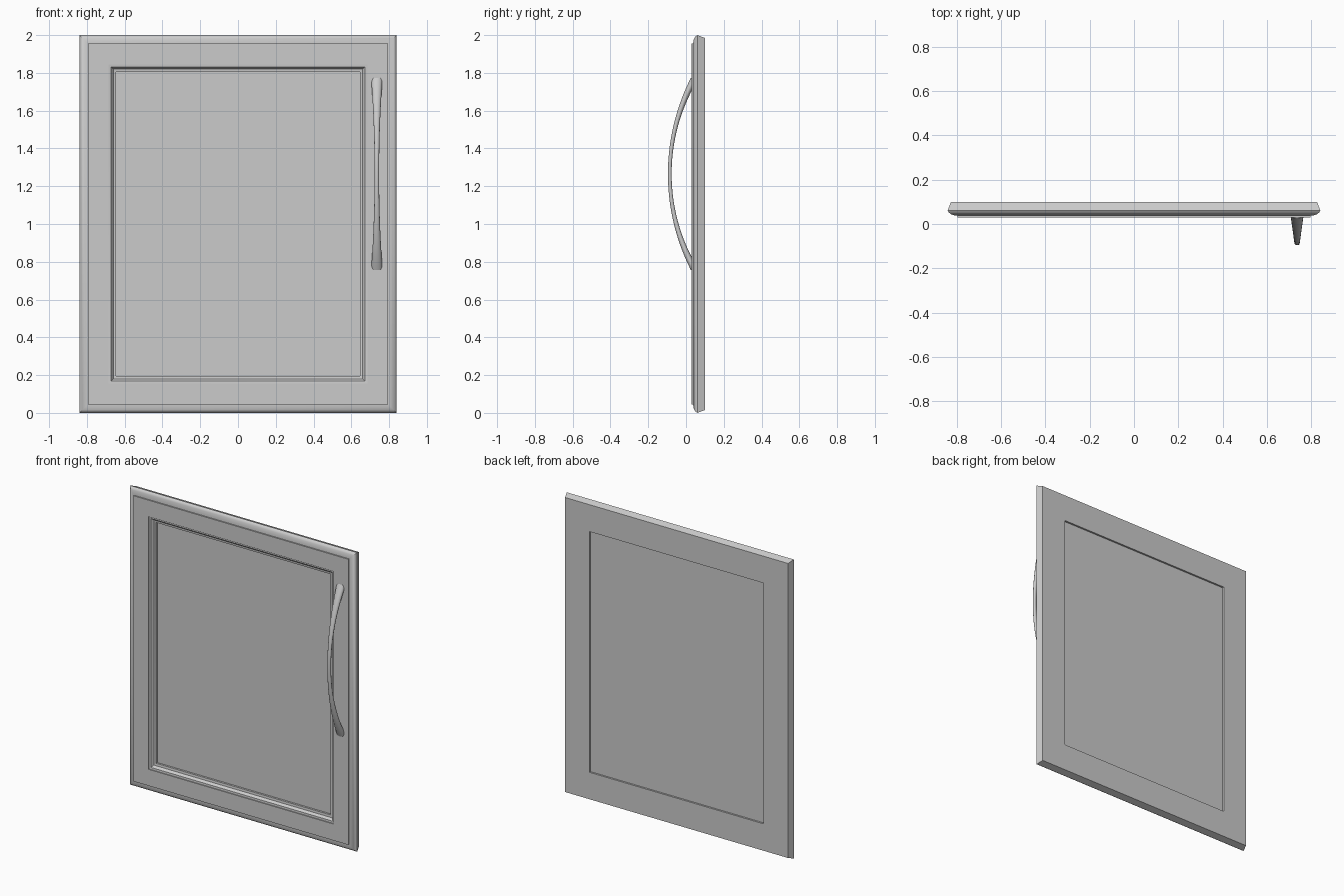
import bpy, bmesh, math
from mathutils import Vector

cube = bpy.data.objects.get("Cube")
if cube:
    bpy.data.objects.remove(cube, do_unlink=True)

HALF_W, HEIGHT = 0.84, 2.0

grey = bpy.data.materials.new("light_grey")
grey.use_nodes = True
grey.diffuse_color = (0.6, 0.6, 0.6, 1)
grey.node_tree.nodes["Principled BSDF"].inputs["Base Color"].default_value = (0.6, 0.6, 0.6, 1)


def finish(name, bm, angle=35):
    bmesh.ops.recalc_face_normals(bm, faces=bm.faces)
    mesh = bpy.data.meshes.new(name)
    bm.to_mesh(mesh)
    bm.free()
    mesh.materials.append(grey)
    obj = bpy.data.objects.new(name, mesh)
    bpy.context.collection.objects.link(obj)
    bpy.ops.object.select_all(action='DESELECT')
    obj.select_set(True)
    bpy.context.view_layer.objects.active = obj
    bpy.ops.object.shade_smooth_by_angle(angle=math.radians(angle))
    return obj


def bridge(bm, a, b):
    n = len(a)
    for i in range(n):
        j = (i + 1) % n
        bm.faces.new((a[i], a[j], b[j], b[i]))


def rect_ring(bm, inset, y):
    w, lo, hi = HALF_W - inset, inset, HEIGHT - inset
    return [bm.verts.new(p) for p in ((-w, y, lo), (w, y, lo), (w, y, hi), (-w, y, hi))]


# Mitred frame: moulding profile as (inset from the edge, depth)
profile = [(0.015, 0.10), (0.0, 0.06), (0.005, 0.052), (0.016, 0.044), (0.03, 0.039),
           (0.045, 0.038), (0.045, 0.03), (0.155, 0.03), (0.155, 0.036), (0.168, 0.038),
           (0.174, 0.046), (0.18, 0.054), (0.195, 0.057), (0.195, 0.10)]
bm = bmesh.new()
rings = [rect_ring(bm, *p) for p in profile]
for a, b in zip(rings, rings[1:] + rings[:1]):
    bridge(bm, a, b)
finish("door_frame", bm)

# Flat centre panel, recessed on both sides
bm = bmesh.new()
front, back = rect_ring(bm, 0.194, 0.07), rect_ring(bm, 0.194, 0.088)
bridge(bm, front, back)
bm.faces.new(front)
bm.faces.new(back)
finish("centre_panel", bm)

# Arched pull handle, slim in the middle and flared at both ends
STEPS, SIDES, RADIUS = 36, 14, 1.04
MID_Y, MID_Z, HANDLE_X = -0.086, 1.265, 0.735
SWEEP = math.acos(1 - (0.042 - MID_Y) / RADIUS)
bm = bmesh.new()
rings = []
for i in range(STEPS + 1):
    t = 2 * i / STEPS - 1
    a = t * SWEEP
    outward = Vector((0, -math.cos(a), math.sin(a)))
    centre = Vector((HANDLE_X, MID_Y + RADIUS, MID_Z)) + outward * RADIUS
    half_w = 0.012 + 0.018 * t * t
    half_t = 0.010 + 0.009 * t * t
    ring = []
    for k in range(SIDES):
        u = math.tau * k / SIDES
        ring.append(bm.verts.new(centre + Vector((half_w * math.cos(u), 0, 0))
                                 + outward * half_t * math.sin(u)))
    rings.append(ring)
for a, b in zip(rings, rings[1:]):
    bridge(bm, a, b)
bm.faces.new(rings[0])
bm.faces.new(rings[-1])
finish("pull_handle", bm, 50)
